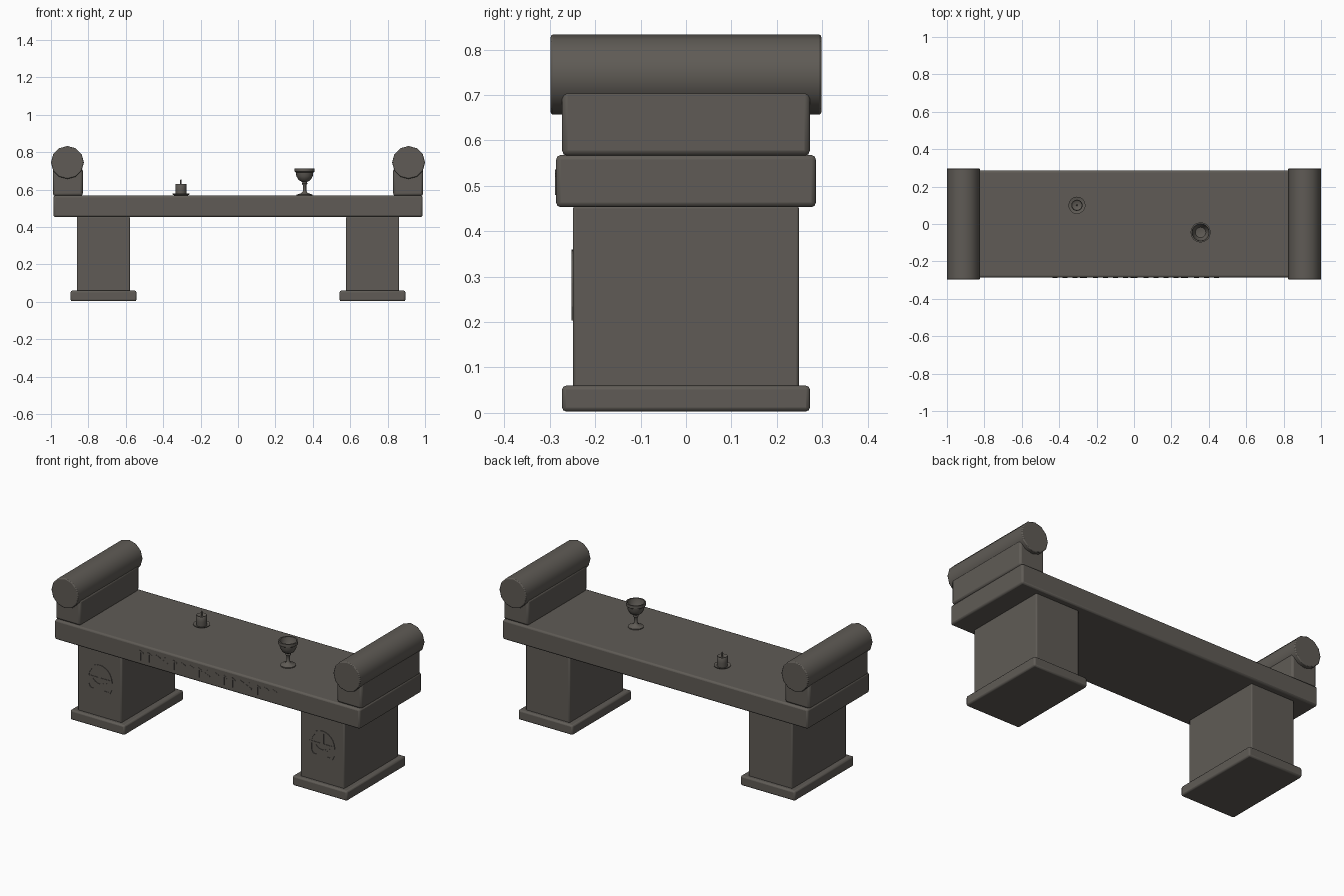
import bpy, bmesh, math
from mathutils import Matrix, Vector

cube = bpy.data.objects.get("Cube")
if cube:
    bpy.data.objects.remove(cube, do_unlink=True)

stone = bpy.data.materials.new("dark stone")
stone.use_nodes = True
colour = (0.115, 0.105, 0.092, 1)
stone.diffuse_color = colour
shader = stone.node_tree.nodes["Principled BSDF"]
shader.inputs["Base Color"].default_value = colour
shader.inputs["Roughness"].default_value = 0.9


def finish(name, bm, bevel=0.0, angle=30):
    """Turn a bmesh into a smooth-shaded stone object."""
    bmesh.ops.recalc_face_normals(bm, faces=bm.faces)
    mesh = bpy.data.meshes.new(name)
    bm.to_mesh(mesh)
    bm.free()
    mesh.materials.append(stone)
    obj = bpy.data.objects.new(name, mesh)
    bpy.context.collection.objects.link(obj)
    if bevel:
        mod = obj.modifiers.new("rounded edges", 'BEVEL')
        mod.width, mod.segments, mod.limit_method = bevel, 2, 'ANGLE'
        mod.angle_limit = math.radians(40)
    bpy.ops.object.select_all(action='DESELECT')
    obj.select_set(True)
    bpy.context.view_layer.objects.active = obj
    bpy.ops.object.shade_smooth_by_angle(angle=math.radians(angle))
    return obj


def add_box(bm, centre, size, tilt=0.0):
    matrix = (Matrix.Translation(centre) @ Matrix.Rotation(tilt, 4, 'Y')
              @ Matrix.Diagonal((*size, 1)))
    bmesh.ops.create_cube(bm, size=1, matrix=matrix)


def block(name, x0, x1, half_y, z0, z1, bevel):
    bm = bmesh.new()
    add_box(bm, ((x0 + x1) / 2, 0, (z0 + z1) / 2), (x1 - x0, 2 * half_y, z1 - z0))
    return finish(name, bm, bevel)


def turned(name, x, y, z, profile, sides=16):
    """Lathe a radius/height profile around a vertical axis."""
    bm = bmesh.new()
    verts = [bm.verts.new((x + r, y, z + h)) for r, h in profile]
    edges = [bm.edges.new(pair) for pair in zip(verts, verts[1:])]
    bmesh.ops.spin(bm, geom=verts + edges, cent=(x, y, 0), axis=(0, 0, 1),
                   angle=math.tau, steps=sides, use_merge=True)
    bmesh.ops.remove_doubles(bm, verts=bm.verts, dist=0.0002)
    return finish(name, bm, angle=40)


def stroke(bm, points, y, width, depth=0.008):
    """Lay a raised line of thin bars along x, z points on a front face."""
    for (xa, za), (xb, zb) in zip(points, points[1:]):
        run = Vector((xb - xa, zb - za))
        add_box(bm, ((xa + xb) / 2, y, (za + zb) / 2),
                (run.length + width * 0.3, depth, width), -math.atan2(run.y, run.x))


def arc(x, z, radius, start, end, steps):
    angles = [math.radians(start + (end - start) * i / steps) for i in range(steps + 1)]
    return [(x + radius * math.cos(a), z + radius * math.sin(a)) for a in angles]


# Bench slab
block("seat_slab", -0.987, 0.987, 0.286, 0.453, 0.568, 0.01)

# Legs, feet and scroll arms on both ends
for side, sign in (("left", 1), ("right", -1)):
    def span(a, b):
        return sorted((sign * a, sign * b))
    block(side + "_foot", *span(0.543, 0.895), 0.273, 0.003, 0.06, 0.009)
    block(side + "_leg", *span(0.578, 0.862), 0.249, 0.055, 0.456, 0.006)
    block(side + "_arm_block", *span(0.83, 0.99), 0.273, 0.566, 0.713, 0.012)

    # Twelve-sided bolster across the arm
    bm = bmesh.new()
    bmesh.ops.create_cone(bm, cap_ends=True, segments=12, radius1=0.088,
                          radius2=0.088, depth=0.596,
                          matrix=Matrix.Translation((sign * 0.912, 0, 0.745))
                          @ Matrix.Rotation(math.pi / 2, 4, 'X'))
    finish(side + "_arm_bolster", bm, 0.005, 35)

    # Domed ornament on the leg front
    bm = bmesh.new()
    cx, cz, face = sign * 0.72, 0.28, -0.248
    stroke(bm, arc(cx, cz, 0.074, 0, 180, 12), face, 0.012)
    stroke(bm, [(cx - 0.08, cz), (cx + 0.08, cz)], face, 0.012)
    stroke(bm, [(cx, cz), (cx, cz + 0.07)], face, 0.018)
    stroke(bm, arc(cx, cz + 0.02, 0.055, 205, 335, 8), face, 0.01)
    for flip in (-1, 1):
        stroke(bm, [(cx + flip * dx, cz + dz) for dx, dz in
                    ((0.074, 0), (0.074, -0.045), (0.062, -0.07), (0.035, -0.07))],
               face, 0.012)
    finish(side + "_leg_ornament", bm)

# Row of abstract carved notches along the slab front
bm = bmesh.new()
for i in range(17):
    x, z, face = -0.432 + i * 0.054, 0.508, -0.284
    stroke(bm, [(x, z - 0.027), (x, z + 0.027)], face, 0.009)
    if i % 5 == 3:
        stroke(bm, [(x - 0.017, z + 0.008), (x + 0.017, z - 0.006)], face, 0.008)
    else:
        stroke(bm, [(x, z + 0.024), (x + 0.02, z + 0.016)], face, 0.008)
finish("notch_border", bm)

# Candle on a small dish
turned("candle_dish", -0.305, 0.1, 0.567,
       [(0, 0), (0.034, 0), (0.046, 0.008), (0.046, 0.011), (0.03, 0.006), (0, 0.006)])
turned("candle", -0.305, 0.1, 0.57,
       [(0, 0), (0.028, 0), (0.03, 0.03), (0.03, 0.056), (0.027, 0.061),
        (0.018, 0.056), (0, 0.055)])
turned("candle_wick", -0.305, 0.1, 0.62,
       [(0, 0), (0.004, 0), (0.004, 0.03), (0, 0.036)], 8)

# Goblet with a hollow bowl
turned("goblet", 0.356, -0.045, 0.567,
       [(0, 0), (0.042, 0), (0.042, 0.006), (0.018, 0.014), (0.009, 0.025),
        (0.009, 0.055), (0.015, 0.065), (0.012, 0.073), (0.032, 0.084),
        (0.044, 0.105), (0.047, 0.125), (0.054, 0.13), (0.054, 0.147),
        (0.046, 0.147), (0.041, 0.115), (0.028, 0.095), (0, 0.088)])
